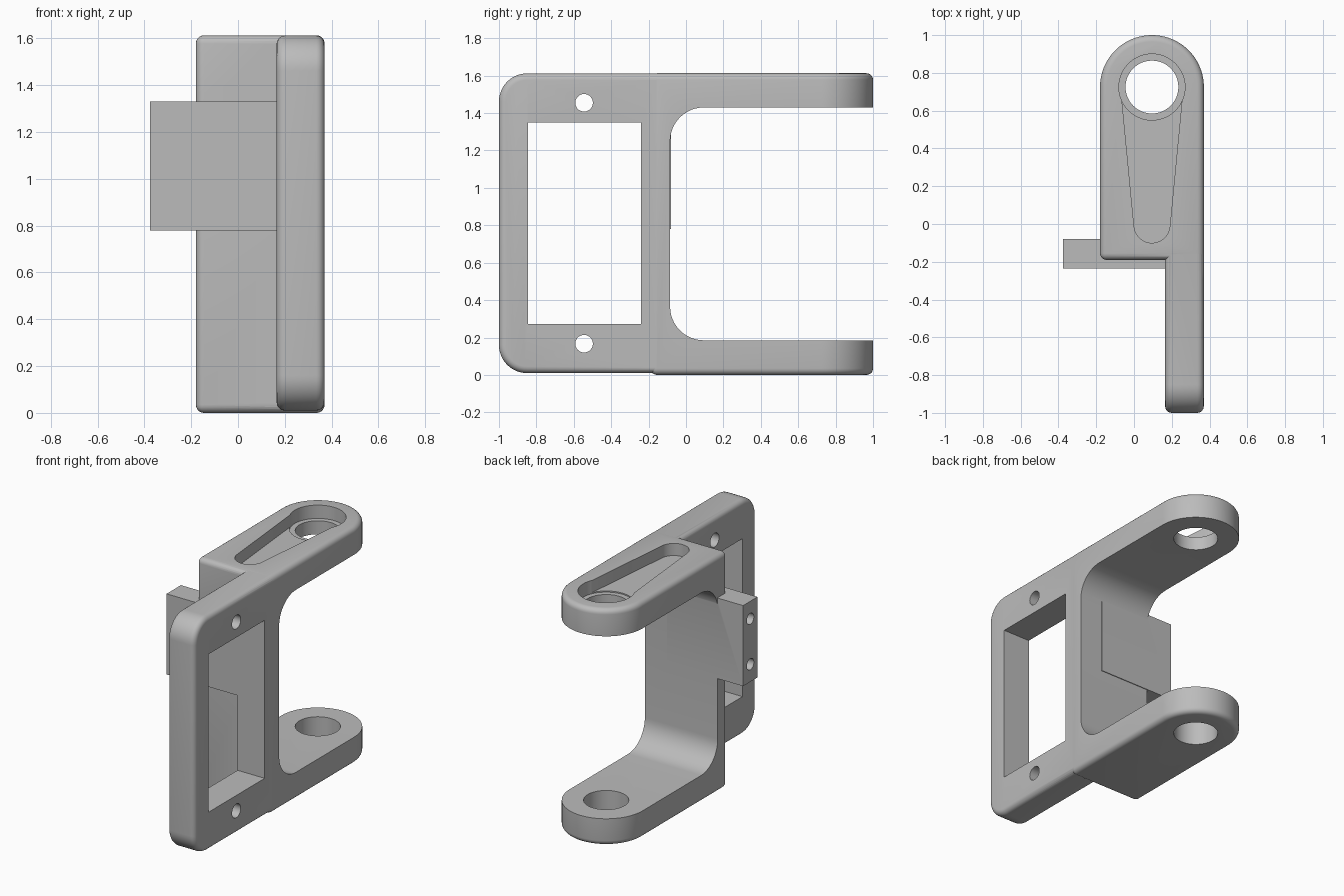
import bpy, bmesh
from math import cos, sin, asin, radians, degrees

cube = bpy.data.objects.get("Cube")
if cube:
    bpy.data.objects.remove(cube, do_unlink=True)

grey = bpy.data.materials.new("matte grey")
grey.use_nodes = True
grey.diffuse_color = (0.5, 0.5, 0.5, 1)
grey.node_tree.nodes["Principled BSDF"].inputs["Base Color"].default_value = (0.5, 0.5, 0.5, 1)


def arc(cx, cy, r, start, end, n=12):
    """Points along an arc, angles in degrees."""
    angles = [radians(start + (end - start) * i / n) for i in range(n + 1)]
    return [(cx + r * cos(a), cy + r * sin(a)) for a in angles]


def circle(cx, cy, r, n=48):
    return arc(cx, cy, r, 0, 360, n)[:-1]


def prism(name, profile, axis, low, high):
    """Extrude a closed profile along x (profile in yz) or z (profile in xy)."""
    place = (lambda a, b: (low, a, b)) if axis == "x" else (lambda a, b: (a, b, low))
    bm = bmesh.new()
    base = bm.faces.new([bm.verts.new(place(a, b)) for a, b in profile])
    new = bmesh.ops.extrude_face_region(bm, geom=[base])["geom"]
    step = high - low
    bmesh.ops.translate(bm, verts=[v for v in new if isinstance(v, bmesh.types.BMVert)],
                        vec=(step, 0, 0) if axis == "x" else (0, 0, step))
    bmesh.ops.recalc_face_normals(bm, faces=bm.faces)
    mesh = bpy.data.meshes.new(name)
    bm.to_mesh(mesh)
    bm.free()
    mesh.materials.append(grey)
    ob = bpy.data.objects.new(name, mesh)
    bpy.context.collection.objects.link(ob)
    return ob


def apply(ob, mod):
    bpy.context.view_layer.objects.active = ob
    bpy.ops.object.modifier_apply(modifier=mod.name)


def round_edges(ob, width):
    mod = ob.modifiers.new("rounding", "BEVEL")
    mod.width, mod.segments = width, 5
    mod.limit_method, mod.angle_limit = "ANGLE", radians(40)
    mod.use_clamp_overlap = False
    apply(ob, mod)


def combine(ob, other, operation):
    mod = ob.modifiers.new("combine", "BOOLEAN")
    mod.operation, mod.solver, mod.object = operation, "EXACT", other
    apply(ob, mod)
    bpy.data.objects.remove(other, do_unlink=True)


# Fork: slot-shaped block hollowed into two arms joined by a web
PX, PY = 0.095, 0.725
fork = prism("servo_bracket", [(-0.18, -0.19), (0.37, -0.19)] + arc(PX, PY, 0.275, 0, 180, 40),
             "z", 0, 1.613)
round_edges(fork, 0.035)
cavity = [(1.2, 0.185)] + arc(0.095, 0.365, 0.18, 270, 180) + arc(0.095, 1.25, 0.18, 180, 90) + [(1.2, 1.43)]
combine(fork, prism("cavity_cutter", cavity, "x", -0.6, 0.6), "DIFFERENCE")

# Pivot holes and the tapered horn recess in the upper arm
combine(fork, prism("pivot_cutter", circle(PX, PY, 0.14), "z", -0.2, 1.9), "DIFFERENCE")
big, small, tip = 0.165, 0.095, -0.005
tilt = degrees(asin((big - small) / (PY - tip)))
horn = arc(PX, PY, big, -tilt, 180 + tilt, 30) + arc(PX, tip, small, 180 + tilt, 360 - tilt, 24)
combine(fork, prism("horn_cutter", horn, "z", 1.53, 1.9), "DIFFERENCE")
combine(fork, prism("hub_cutter", circle(PX, PY, 0.175), "z", 1.522, 1.9), "DIFFERENCE")

# Mounting plate with window and screw holes
outline = (arc(-0.85, 0.16, 0.15, 180, 270) + [(-0.11, 0.01), (-0.11, 1.612)]
           + arc(-0.85, 1.462, 0.15, 90, 180))
plate = prism("mounting_plate", outline, "x", 0.165, 0.3695)
round_edges(plate, 0.035)
window = [(-0.845, 0.272), (-0.24, 0.272), (-0.24, 1.35), (-0.845, 1.35)]
combine(plate, prism("window_cutter", window, "x", 0, 0.6), "DIFFERENCE")
for z in (0.167, 1.455):
    combine(plate, prism("screw_cutter", circle(-0.545, z, 0.047, 32), "x", 0, 0.6), "DIFFERENCE")

# Side lug with two blind holes in its end
lug = prism("side_lug", [(-0.235, 0.78), (-0.08, 0.78), (-0.08, 1.33), (-0.235, 1.33)], "x", -0.375, 0.2)
for z in (0.9, 1.21):
    combine(lug, prism("lug_cutter", circle(-0.158, z, 0.038, 32), "x", -0.6, -0.1), "DIFFERENCE")

# Fuse into one solid
combine(fork, plate, "UNION")
combine(fork, lug, "UNION")
bpy.ops.object.select_all(action="DESELECT")
fork.select_set(True)
bpy.context.view_layer.objects.active = fork
bpy.ops.object.shade_smooth_by_angle(angle=radians(30))
